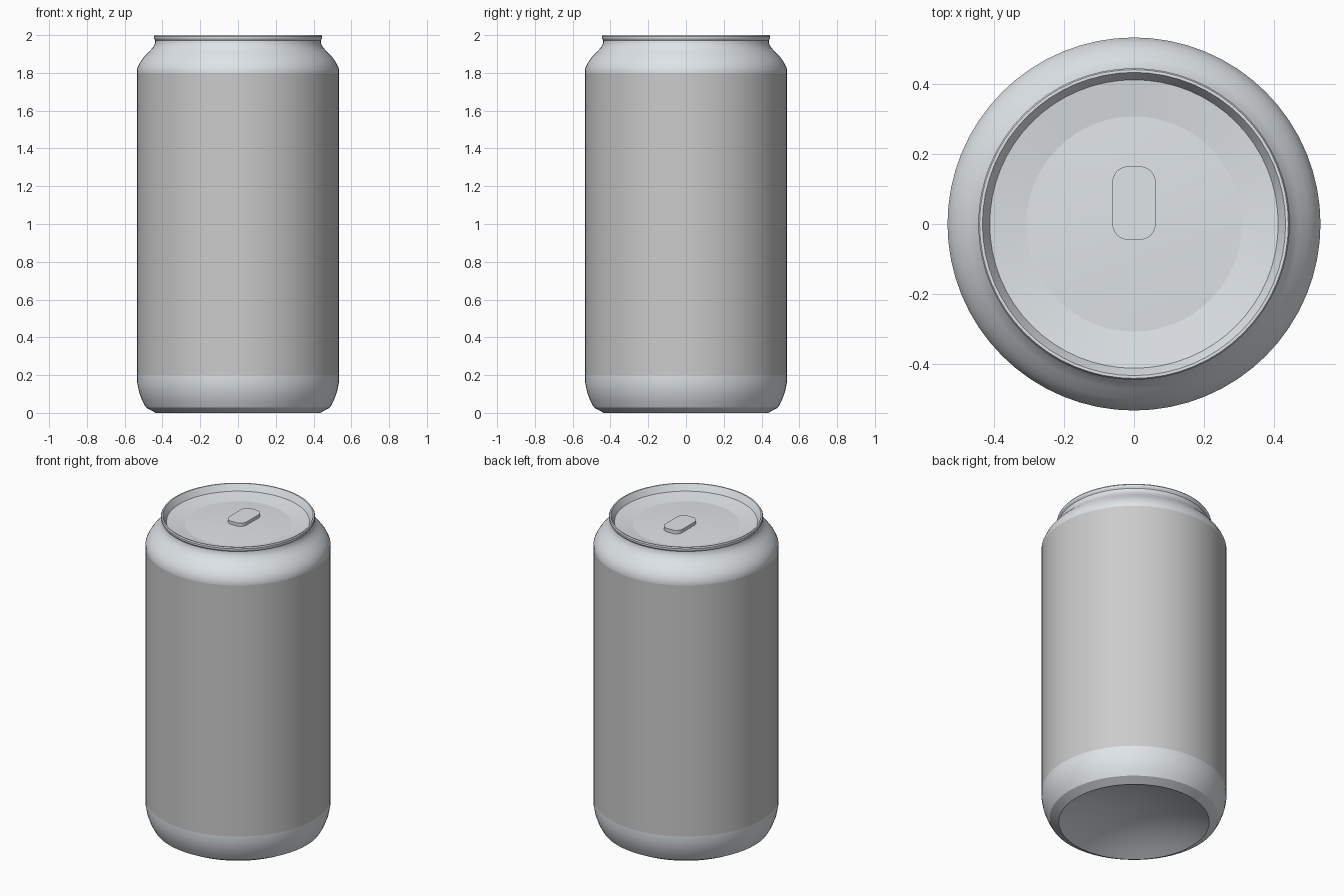
import bpy, bmesh, math

if "Cube" in bpy.data.objects:
    bpy.data.objects.remove(bpy.data.objects["Cube"])

SEG = 64
metal = bpy.data.materials.new("brushed_metal")
metal.diffuse_color = (0.74, 0.78, 0.81, 1)
metal.use_nodes = True
metal.node_tree.nodes["Principled BSDF"].inputs["Base Color"].default_value = metal.diffuse_color


def finish(name, bm, mat=None):
    mesh = bpy.data.meshes.new(name)
    bm.to_mesh(mesh)
    bm.free()
    mesh.shade_smooth()
    mesh.set_sharp_from_angle(angle=math.radians(29))
    if mat:
        mesh.materials.append(mat)
    obj = bpy.data.objects.new(name, mesh)
    bpy.context.collection.objects.link(obj)
    return obj


def lathe(name, profile, mat=None):
    """Revolve (radius, z) points around z; points run outward, up, then inward."""
    bm = bmesh.new()
    rings = []
    for r, z in profile:
        if r == 0:
            rings.append([bm.verts.new((0, 0, z))] * SEG)
        else:
            rings.append([bm.verts.new((r * math.cos(math.tau * j / SEG),
                                        r * math.sin(math.tau * j / SEG), z))
                          for j in range(SEG)])
    for a, b in zip(rings, rings[1:]):
        for j in range(SEG):
            k = (j + 1) % SEG
            loop = list(dict.fromkeys((a[j], a[k], b[k], b[j])))
            bm.faces.new(loop)
    return finish(name, bm, mat)


# Base: concave dome, standing ring and lower curve
dome = [(0.435 * i / 8, 0.10 * (1 - (i / 8) ** 2)) for i in range(9)]
lathe("base", dome + [(0.487, 0.028), (0.507, 0.065), (0.524, 0.11),
                      (0.534, 0.16), (0.534, 0.20)], metal)

# Straight side wall
lathe("side_wall", [(0.534, 0.20), (0.534, 1.80)])

# Shoulder, neck and rolled rim, down into the recessed lid
lathe("neck_and_rim", [
    (0.534, 1.80), (0.534, 1.823), (0.519, 1.855), (0.500, 1.882),
    (0.473, 1.91), (0.450, 1.935), (0.439, 1.957), (0.438, 1.972),
    (0.445, 1.982), (0.446, 1.993), (0.442, 2.0), (0.434, 2.0),
    (0.430, 1.993), (0.413, 1.960)], metal)

# Lid: sloped outer ring and slightly domed centre panel
lathe("lid_ring", [(0.413, 1.960), (0.308, 1.945)], metal)
lathe("lid_panel", [(0.308, 1.945), (0.2, 1.950), (0.1, 1.953), (0, 1.954)], metal)

# Pull tab: rounded rectangle with thickness
bm = bmesh.new()
half_w, half_l, rad, mid_y = 0.062, 0.105, 0.045, 0.06
outline = []
for q, (sx, sy) in enumerate(((1, 1), (-1, 1), (-1, -1), (1, -1))):
    for i in range(7):
        a = math.pi / 2 * (q + i / 6)
        outline.append(bm.verts.new((sx * (half_w - rad) + rad * math.cos(a),
                                     mid_y + sy * (half_l - rad) + rad * math.sin(a),
                                     1.950)))
face = bm.faces.new(outline)
top = bmesh.ops.extrude_face_region(bm, geom=[face])["geom"]
bmesh.ops.translate(bm, vec=(0, 0, 0.024),
                    verts=[v for v in top if isinstance(v, bmesh.types.BMVert)])
bmesh.ops.recalc_face_normals(bm, faces=bm.faces)
finish("pull_tab", bm, metal)
